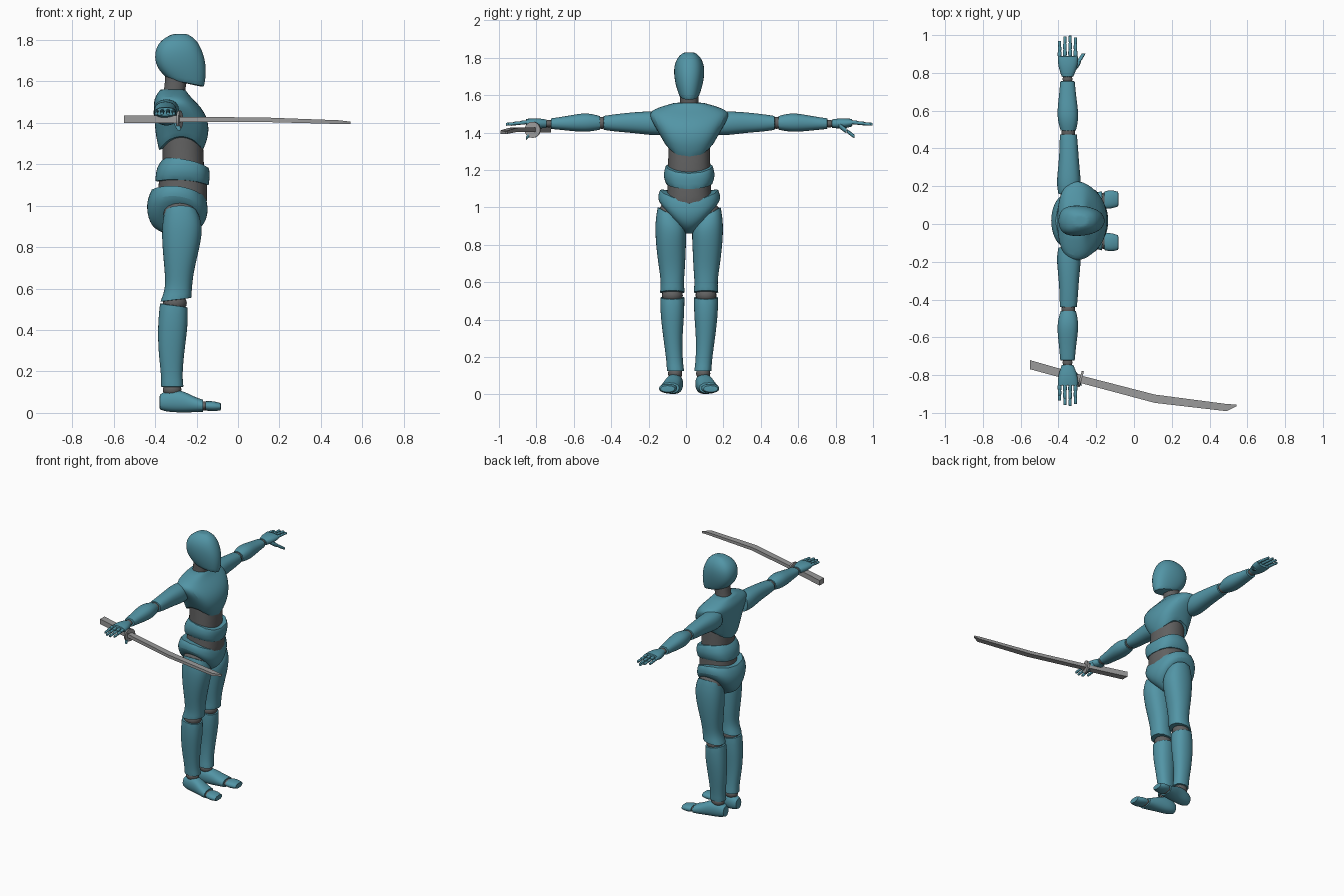
import bpy, bmesh, math
from mathutils import Vector

if "Cube" in bpy.data.objects:
    bpy.data.objects.remove(bpy.data.objects["Cube"], do_unlink=True)

MID = 0.017      # y of the body's plane of symmetry
parts = []


def material(name, rgb):
    m = bpy.data.materials.new(name)
    m.use_nodes = True
    m.diffuse_color = (*rgb, 1)
    m.node_tree.nodes["Principled BSDF"].inputs["Base Color"].default_value = (*rgb, 1)
    return m


teal = material("teal armour", (0.085, 0.30, 0.38))
dark = material("dark grey joint", (0.12, 0.12, 0.12))
steel = material("steel grey", (0.33, 0.33, 0.33))


def finish(name, bm, mat, y=MID):
    bmesh.ops.recalc_face_normals(bm, faces=bm.faces)
    me = bpy.data.meshes.new(name)
    bm.to_mesh(me)
    bm.free()
    me.materials.append(mat)
    ob = bpy.data.objects.new(name, me)
    ob.location.y = y
    bpy.context.collection.objects.link(ob)
    parts.append(ob)
    return ob


def loft(name, axis, rings, mat=teal, side=1, sides=12, boxy=2.3, taper=0.0,
         crease=0.6, levels=2, y=MID):
    """Skin rings (pos, cu, cv, ru, rv, tilt_u, tilt_v, arch) placed along an axis."""
    bm = bmesh.new()
    layer = bm.edges.layers.float.new("crease_edge")
    loops = []
    for ring in rings:
        t, cu, cv, ru, rv, tu, tv, arch = (list(ring) + [0, 0, 0])[:8]
        loop = []
        for i in range(sides):
            a = math.tau * (i + (0.5 if sides == 4 else 0)) / sides
            c, s = math.cos(a), math.sin(a)
            if sides == 4:
                pu, pv = math.copysign(1, c), math.copysign(1, s)
            else:
                pu = math.copysign(abs(c) ** (2 / boxy), c) * 1.04
                pv = math.copysign(abs(s) ** (2 / boxy), s) * 1.04
            u = cu + ru * pu
            v = cv + rv * pv * (1 - taper * c)
            w = t + tu * c + tv * s - arch * math.cos(2 * a)
            p = {"z": (u, v, w), "y": (u, w, v), "x": (w, u, v)}[axis]
            loop.append(bm.verts.new((p[0], p[1] * side, p[2])))
        loops.append(loop)
    for a, b in zip(loops, loops[1:]):
        for i in range(sides):
            j = (i + 1) % sides
            bm.faces.new((a[i], a[j], b[j], b[i]))
    for end in (loops[0], loops[-1]):
        cap = bm.faces.new(end)
        for e in cap.edges:
            e[layer] = crease
    ob = finish(name, bm, mat, y)
    if levels:
        sub = ob.modifiers.new("smooth", "SUBSURF")
        sub.levels = sub.render_levels = levels
    return ob


def ball(name, pos, scale, side=1):
    bm = bmesh.new()
    bmesh.ops.create_uvsphere(bm, u_segments=20, v_segments=12, radius=1)
    for v in bm.verts:
        v.co = Vector([v.co[i] * scale[i] + pos[i] for i in range(3)])
        v.co.y *= side
    finish(name, bm, dark)


# Head and neck
loft("head", "z", [
    (1.59, -.25, 0, .085, .05, -.02), (1.64, -.267, 0, .113, .068, -.01),
    (1.70, -.28, 0, .122, .08), (1.76, -.288, 0, .11, .08),
    (1.805, -.285, 0, .08, .06), (1.828, -.28, 0, .035, .03)],
    boxy=2.5, taper=.15, crease=.4)
loft("neck", "z", [(1.51, -.315, 0, .055, .052), (1.56, -.305, 0, .05, .048),
                   (1.64, -.295, 0, .055, .05)], dark)

# Torso plates with the soft core showing between them
loft("chest", "z", [
    (1.30, -.275, 0, .105, .125, 0, 0, .04), (1.36, -.268, 0, .13, .15, 0, 0, .02),
    (1.43, -.275, 0, .128, .18), (1.49, -.30, 0, .108, .215),
    (1.525, -.315, 0, .085, .20), (1.56, -.315, 0, .06, .075)], boxy=2.5)
loft("abdomen", "z", [(1.17, -.265, 0, .10, .115), (1.25, -.265, 0, .10, .112),
                      (1.36, -.27, 0, .095, .11)], dark)
loft("rib_plate", "z", [
    (1.215, -.25, 0, .108, .125, -.025, 0, .01), (1.17, -.265, 0, .13, .14, -.015),
    (1.115, -.27, 0, .128, .122, -.01, 0, .01)], boxy=2.6, crease=.8)
loft("waist", "z", [(1.02, -.27, 0, .12, .125), (1.10, -.265, 0, .118, .115),
                    (1.17, -.265, 0, .112, .115)], dark)
loft("pelvis", "z", [
    (1.078, -.285, 0, .13, .155, -.02, 0, .02), (1.02, -.294, 0, .152, .174, -.02, 0, .03),
    (.955, -.294, 0, .135, .135, 0, 0, .05), (.90, -.292, 0, .095, .07, 0, 0, .025),
    (.86, -.29, 0, .05, .035)])

for label, s in (("left", 1), ("right", -1)):
    # Leg
    ball(label + "_hip_joint", (-.28, .10, .965), (.08, .068, .065), s)
    loft(label + "_thigh", "z", [
        (.965, -.275, .10, .08, .068, 0, .04), (.90, -.268, .098, .10, .085, 0, .02),
        (.80, -.275, .098, .09, .08), (.68, -.284, .092, .069, .07),
        (.60, -.286, .09, .063, .06), (.545, -.30, .09, .075, .066, .01)], side=s)
    ball(label + "_knee_joint", (-.305, .09, .53), (.058, .056, .045), s)
    loft(label + "_shin", "z", [
        (.52, -.31, .09, .066, .064, -.01), (.43, -.314, .09, .073, .064),
        (.30, -.322, .088, .063, .05), (.18, -.32, .078, .05, .043),
        (.125, -.317, .073, .054, .046)], side=s)
    ball(label + "_ankle_joint", (-.318, .075, .112), (.045, .038, .035), s)
    loft(label + "_foot", "x", [
        (-.378, .072, .052, .03, .035), (-.34, .073, .058, .044, .054),
        (-.27, .083, .056, .046, .054), (-.22, .095, .042, .05, .039),
        (-.168, .105, .034, .052, .029)], side=s)
    ball(label + "_toe_joint", (-.163, .107, .034), (.022, .042, .022), s)
    loft(label + "_toes", "x", [
        (-.158, .11, .034, .045, .022), (-.12, .114, .032, .05, .026),
        (-.083, .115, .03, .038, .017)], side=s)

    # Arm
    loft(label + "_upper_arm", "y", [
        (.14, -.345, 1.448, .055, .06), (.20, -.345, 1.45, .066, .065),
        (.30, -.345, 1.454, .054, .055), (.40, -.345, 1.452, .048, .046),
        (.458, -.348, 1.452, .045, .037)], side=s)
    ball(label + "_elbow_joint", (-.348, .467, 1.452), (.036, .036, .032), s)
    loft(label + "_forearm", "y", [
        (.476, -.348, 1.452, .04, .036), (.55, -.35, 1.455, .06, .054),
        (.65, -.352, 1.45, .046, .039), (.74, -.352, 1.448, .038, .028)], side=s)
    ball(label + "_wrist_joint", (-.352, .75, 1.448), (.026, .028, .02), s)

    # Hand
    loft(label + "_palm", "y", [
        (.762, -.352, 1.448, .03, .022), (.82, -.35, 1.449, .053, .03),
        (.872, -.35, 1.453, .053, .02)], side=s)
    for finger, x, tip in (("little", -.394, .952), ("ring", -.366, .976),
                           ("middle", -.338, .98), ("index", -.31, .97)):
        step = (tip - .868) / 3
        for k in range(3):
            a, r, z = .868 + k * step, .012 - .0012 * k, 1.455 - .004 * k
            loft(f"{label}_{finger}_finger_{k + 1}", "y", [
                (a - .003, x, z, r * .75, r * .75), (a + step * .5, x, z, r, r),
                (a + step, x, z - .003, r * .8, r * .8)], side=s, sides=8, levels=1)
    tx, ty, tz = (-.267, .885, 1.378) if s > 0 else (-.285, .872, 1.37)
    root = Vector((-.318, .80, 1.44))
    for k in range(2):
        a, b = (root.lerp(Vector((tx, ty, tz)), f) for f in (k / 2, (k + 1) / 2))
        m, r = a.lerp(b, .5), .018 - .005 * k
        loft(f"{label}_thumb_{k + 1}", "y", [
            (p.y, p.x, p.z, q, q) for p, q in ((a, r * .8), (m, r), (b, r * .75))],
            side=s, sides=8, levels=1)

# Sword lying across the right palm
loft("sword_handle", "x", [(-.55, -.745, 1.418, .024, .018),
                           (-.28, -.82, 1.418, .022, .018)],
     steel, sides=4, levels=0, y=0)
loft("sword_blade", "x", [
    (-.29, -.82, 1.416, .02, .012), (.11, -.925, 1.415, .022, .011),
    (.49, -.972, 1.403, .019, .009), (.543, -.96, 1.399, .004, .006)],
    steel, sides=4, levels=0, y=0)
guard = bmesh.new()
bmesh.ops.create_cone(guard, cap_ends=True, segments=20, radius1=.043, radius2=.043, depth=.012)
ob = finish("sword_guard", guard, steel, -.82)
ob.location = (-.282, -.82, 1.415)
ob.rotation_euler = (0, math.pi / 2, -.27)

# Smooth shading with crisp plate edges
for o in bpy.context.selected_objects:
    o.select_set(False)
for o in parts:
    o.select_set(True)
bpy.context.view_layer.objects.active = parts[0]
bpy.ops.object.shade_smooth_by_angle(angle=math.radians(55))
